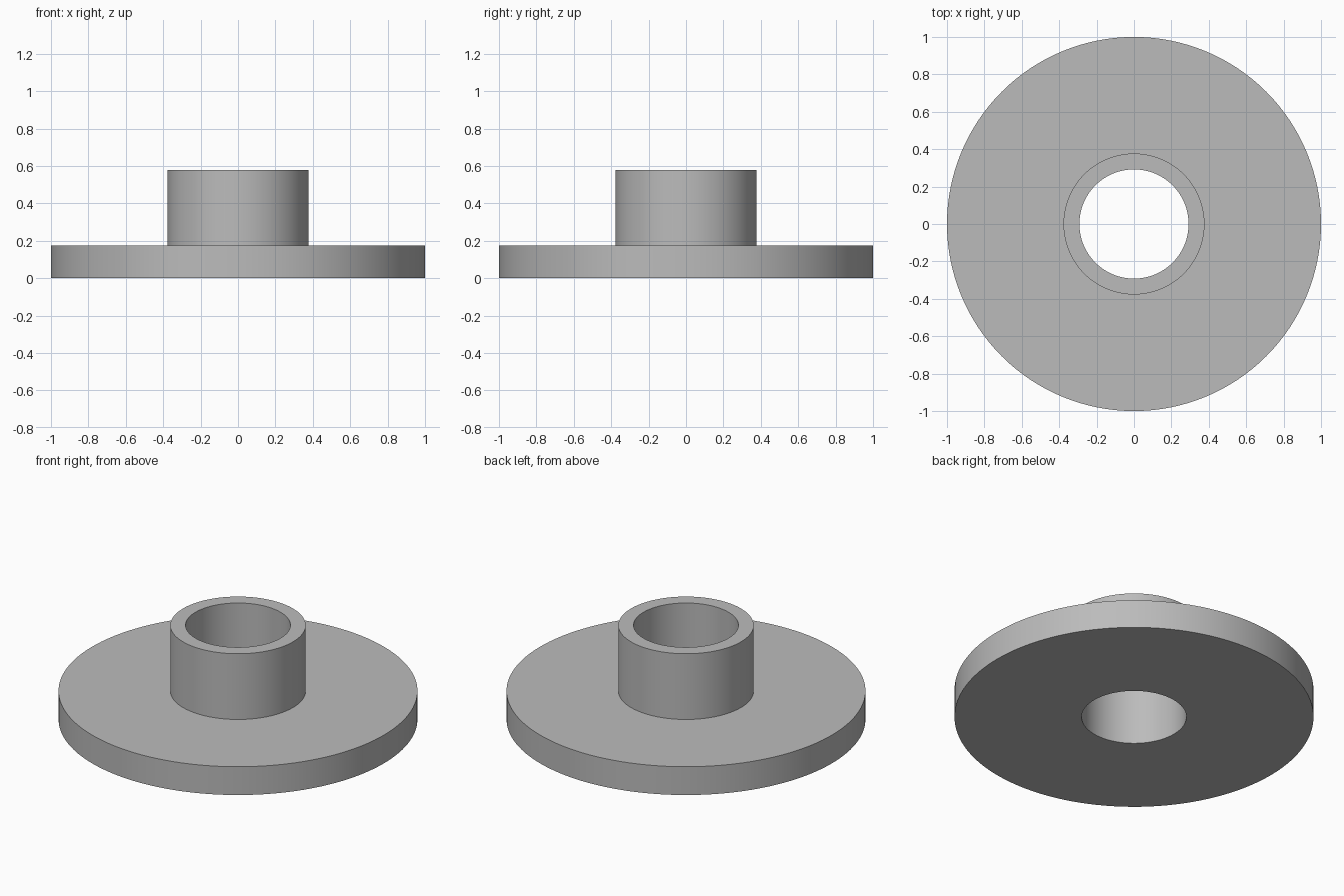
import bpy
import bmesh
from math import tau, cos, sin, radians

SEGMENTS = 128
BORE, SLEEVE, FLANGE = 0.292, 0.377, 1.0
FLANGE_TOP, SLEEVE_TOP = 0.174, 0.578

cube = bpy.data.objects.get("Cube")
if cube:
    bpy.data.objects.remove(cube, do_unlink=True)


def make_material(name, colour):
    mat = bpy.data.materials.new(name)
    mat.use_nodes = True
    mat.diffuse_color = colour
    mat.node_tree.nodes["Principled BSDF"].inputs["Base Color"].default_value = colour
    return mat


def lathe(name, profile, mat):
    """Revolve a closed (radius, height) profile around z."""
    bm = bmesh.new()
    rings = [[bm.verts.new((r * cos(tau * i / SEGMENTS), r * sin(tau * i / SEGMENTS), z))
              for i in range(SEGMENTS)] for r, z in profile]
    for a, b in zip(rings, rings[1:] + rings[:1]):
        for i in range(SEGMENTS):
            j = (i + 1) % SEGMENTS
            bm.faces.new((a[i], a[j], b[j], b[i]))
    bmesh.ops.recalc_face_normals(bm, faces=bm.faces)
    mesh = bpy.data.meshes.new(name)
    bm.to_mesh(mesh)
    bm.free()
    mesh.materials.append(mat)
    obj = bpy.data.objects.new(name, mesh)
    bpy.context.collection.objects.link(obj)
    bpy.ops.object.select_all(action="DESELECT")
    obj.select_set(True)
    bpy.context.view_layer.objects.active = obj
    bpy.ops.object.shade_smooth_by_angle(angle=radians(30))
    return obj


grey = make_material("plain grey", (0.5, 0.5, 0.5, 1.0))

# Wide flange and raised sleeve in one piece, with a bore right through
lathe("flanged_bushing", [
    (BORE, 0), (FLANGE, 0), (FLANGE, FLANGE_TOP),
    (SLEEVE, FLANGE_TOP), (SLEEVE, SLEEVE_TOP), (BORE, SLEEVE_TOP),
], grey)
